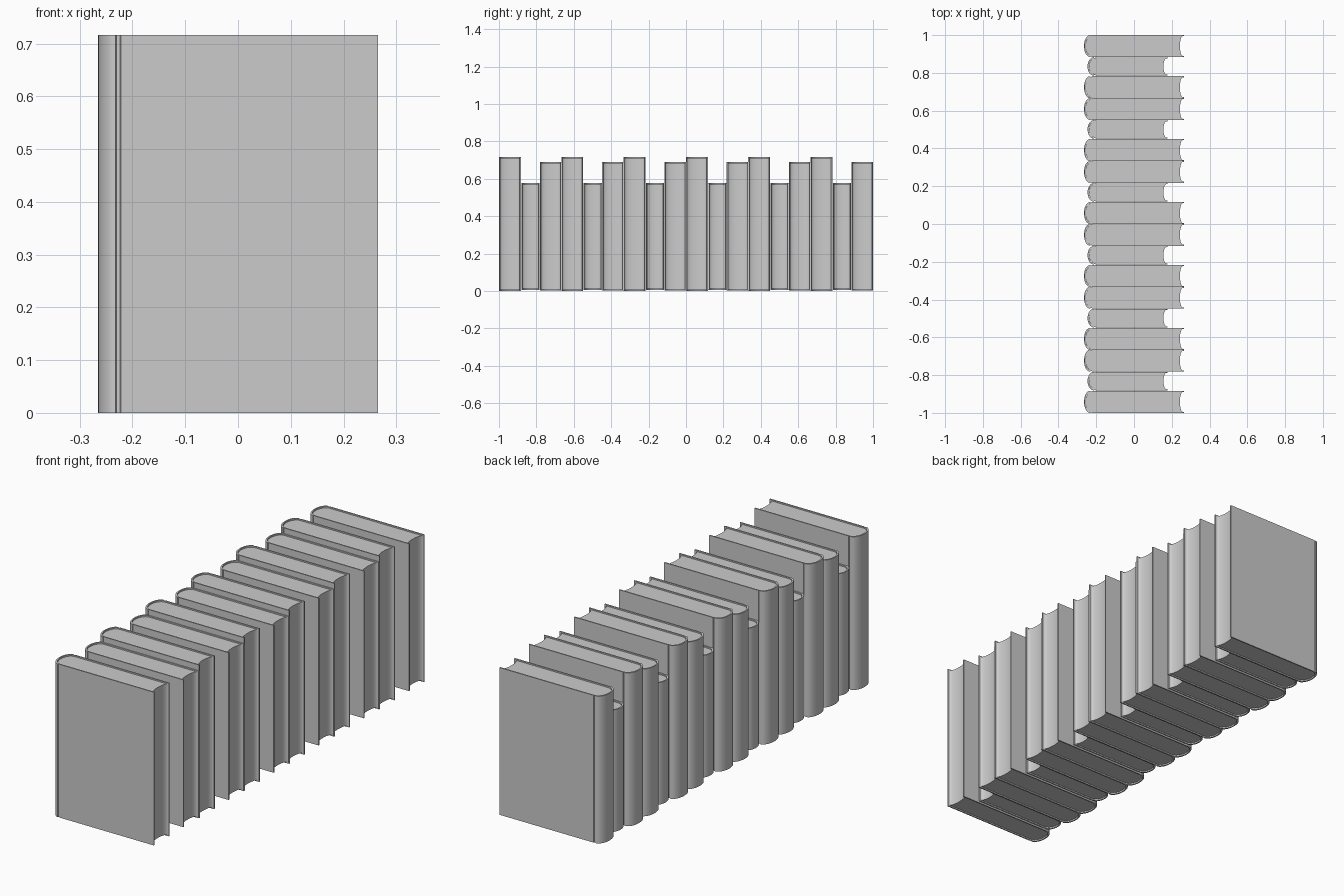
import bpy, bmesh, math

if "Cube" in bpy.data.objects:
    bpy.data.objects.remove(bpy.data.objects["Cube"])


def arc(x0, depth, half, n):
    """Half-ellipse points from +y to -y, bulging toward -x."""
    return [(x0 - depth * math.sin(math.pi * i / n), half * math.cos(math.pi * i / n))
            for i in range(n + 1)]


def prism(name, outline, y, z0, z1):
    """Extrude a closed outline upward into a solid."""
    bm = bmesh.new()
    face = bm.faces.new([bm.verts.new((px, py + y, z0)) for px, py in outline])
    top = bmesh.ops.extrude_face_region(bm, geom=[face])["geom"]
    bmesh.ops.translate(bm, vec=(0, 0, z1 - z0),
                        verts=[v for v in top if isinstance(v, bmesh.types.BMVert)])
    bmesh.ops.recalc_face_normals(bm, faces=bm.faces)
    me = bpy.data.meshes.new(name)
    bm.to_mesh(me)
    bm.free()
    ob = bpy.data.objects.new(name, me)
    bpy.context.collection.objects.link(ob)
    bpy.context.view_layer.objects.active = ob
    ob.select_set(True)
    bpy.ops.object.shade_smooth_by_angle(angle=math.radians(25))
    ob.select_set(False)


def book(name, y, width, x0, x1, z0, z1):
    h, t, groove = width / 2, 0.006, 0.003
    hinge = x0 + 0.043
    # cover: two boards, hinge grooves and a rounded spine
    left = [(x1, h), (hinge, h), (hinge - 0.002, h - groove), (hinge - 0.008, h - groove)]
    spine = arc(hinge - 0.010, 0.033, h, 20)
    outer = left + spine + [(px, -py) for px, py in reversed(left)]
    inner = [(x1, -h + t)] + arc(hinge, 0.037, h - t, 20)[::-1] + [(x1, h - t)]
    prism(name + "_cover", outer + inner, y, z0, z1)
    # page block: rounded at the spine, hollow at the fore edge
    ph = h - t
    pages = arc(hinge, 0.036, ph, 20) + arc(x1 - 0.007, 0.015, ph, 16)[::-1]
    prism(name + "_pages", pages, y, z0 + 0.006, z1 - 0.006)


# kinds: width, spine x, fore-edge x, bottom z, top z
kinds = {
    "tall_book": (0.117, -0.265, 0.265, 0.0, 0.716),
    "small_book": (0.098, -0.246, 0.178, 0.006, 0.576),
    "medium_book": (0.116, -0.265, 0.265, 0.002, 0.69),
}
offsets = {"tall_book": 0.0585, "small_book": 0.1685, "medium_book": 0.2765}

# row of six repeating trios
pitch = (2 - 0.3345) / 5
for i in range(6):
    for kind, spec in kinds.items():
        book(f"{kind}_{i + 1}", -1 + i * pitch + offsets[kind], *spec)
